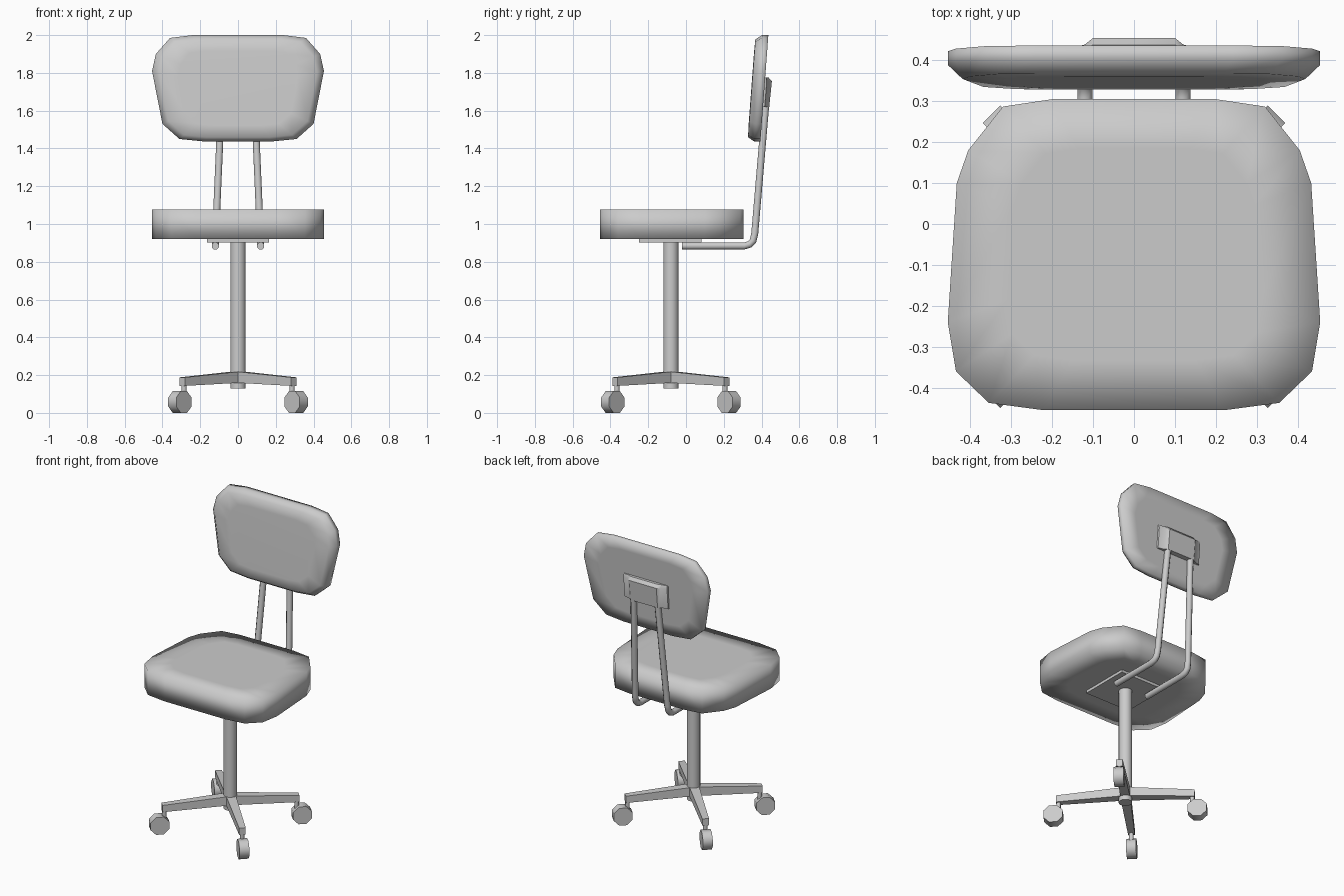
import bpy, bmesh
from math import pi, cos, sin, radians
from mathutils import Vector

if "Cube" in bpy.data.objects:
    bpy.data.objects.remove(bpy.data.objects["Cube"])


def loft(name, rings, angle=180):
    """Skin a list of equal-length point rings and cap both ends."""
    bm = bmesh.new()
    loops = [[bm.verts.new(p) for p in r] for r in rings]
    n = len(loops[0])
    for a, b in zip(loops, loops[1:]):
        for i in range(n):
            j = (i + 1) % n
            bm.faces.new((a[i], a[j], b[j], b[i]))
    bm.faces.new(loops[0])
    bm.faces.new(loops[-1])
    bmesh.ops.recalc_face_normals(bm, faces=bm.faces)
    me = bpy.data.meshes.new(name)
    bm.to_mesh(me)
    bm.free()
    ob = bpy.data.objects.new(name, me)
    bpy.context.collection.objects.link(ob)
    bpy.ops.object.select_all(action='DESELECT')
    ob.select_set(True)
    bpy.context.view_layer.objects.active = ob
    if angle >= 180:
        bpy.ops.object.shade_smooth()
    elif angle > 0:
        bpy.ops.object.shade_smooth_by_angle(angle=radians(angle))
    return ob


def mirrored(half):
    return half + [(-x, v) for x, v in reversed(half)]


def circle(c, r, u, v, n=8):
    """Ring of n points round c in the plane of u and v."""
    return [Vector(c) + r * (cos(2 * pi * (i + .5) / n) * Vector(u)
                             + sin(2 * pi * (i + .5) / n) * Vector(v))
            for i in range(n)]


X, Y, Z = Vector((1, 0, 0)), Vector((0, 1, 0)), Vector((0, 0, 1))

# Seat cushion: soft-shaded slab with an inset top and bottom
seat = mirrored([(.20, .305), (.32, .287), (.405, .18), (.433, .10),
                 (.455, -.24), (.435, -.36), (.355, -.437), (.22, -.455)])


def seat_ring(s, z):
    return [(x * s, -.07 + (y + .07) * s, z) for x, y in seat]


loft("seat", [seat_ring(.68, .92), seat_ring(1, .92),
              seat_ring(1, 1.077), seat_ring(.68, 1.077)])

# Backrest: leaning pad with a bevelled front
pad = mirrored([(.24, 2.0), (.36, 1.985), (.435, 1.90), (.455, 1.81),
                (.40, 1.53), (.31, 1.45), (.18, 1.437)])


def lean(x, d, z):
    return (x, .394 + .075 * (z - 1.44) + d, z)


def pad_ring(s, d):
    return [lean(x * s, d, 1.72 + (z - 1.72) * s) for x, z in pad]


loft("backrest", [pad_ring(.7, -.069), pad_ring(.92, -.067), pad_ring(1, -.033),
                  pad_ring(1, 0), pad_ring(.75, 0)])

# Bracket on the rear of the backrest
bracket = mirrored([(.165, -.01), (.16, .01), (.12, .021), (.10, .037)])
loft("backrest_bracket", [[lean(x, d * k, z) for x, d in bracket]
                          for z, k in ((1.62, .9), (1.755, 1), (1.775, .5))], 30)

# Bent support rods
for side, label in ((-1, "left"), (1, "right")):
    path = [(.12, -.02, .884), (.12, .31, .884), (.12, .337, .892),
            (.12, .355, .911), (.118, .364, .95), (.085, .428, 1.70)]
    pts = [Vector((side * x, y, z)) for x, y, z in path]
    rings = []
    for i, p in enumerate(pts):
        a, b = pts[max(i - 1, 0)], pts[min(i + 1, len(pts) - 1)]
        t = (b - a).normalized()
        u = (X - t * X.dot(t)).normalized()
        rings.append(circle(p, .02, u, t.cross(u)))
    loft("support_rod_" + label, rings, 50)

# Plate under the seat
loft("seat_plate", [[(-.165, -.25, z), (.165, -.25, z), (.165, .083, z), (-.165, .083, z)]
                    for z in (.902, .925)], 0)

# Central column
loft("column", [circle((0, -.08, z), .041, X, Y, 12) for z in (.128, .905)], 40)

# Four diagonal legs, each with a stem and a wheel
for k in range(4):
    a = pi / 4 + k * pi / 2
    out, side = Vector((cos(a), sin(a), 0)), Vector((-sin(a), cos(a), 0))
    hub = Vector((0, -.08, 0))

    def box_ring(r, w, z0, z1):
        return [hub + out * r + side * s * w + Z * z
                for s, z in ((-1, z0), (1, z0), (1, z1), (-1, z1))]

    loft(f"leg_{k + 1}", [box_ring(0, .03, .16, .22), box_ring(.418, .02, .143, .188)], 30)
    stem = hub + out * .404
    loft(f"caster_stem_{k + 1}", [circle(stem + Z * z, .014, X, Y) for z in (.07, .15)], 50)
    wheel = hub + out * .435 + Z * .0575
    loft(f"caster_wheel_{k + 1}", [circle(wheel + side * d, .062, out, Z)
                                   for d in (-.03, .03)], 50)
